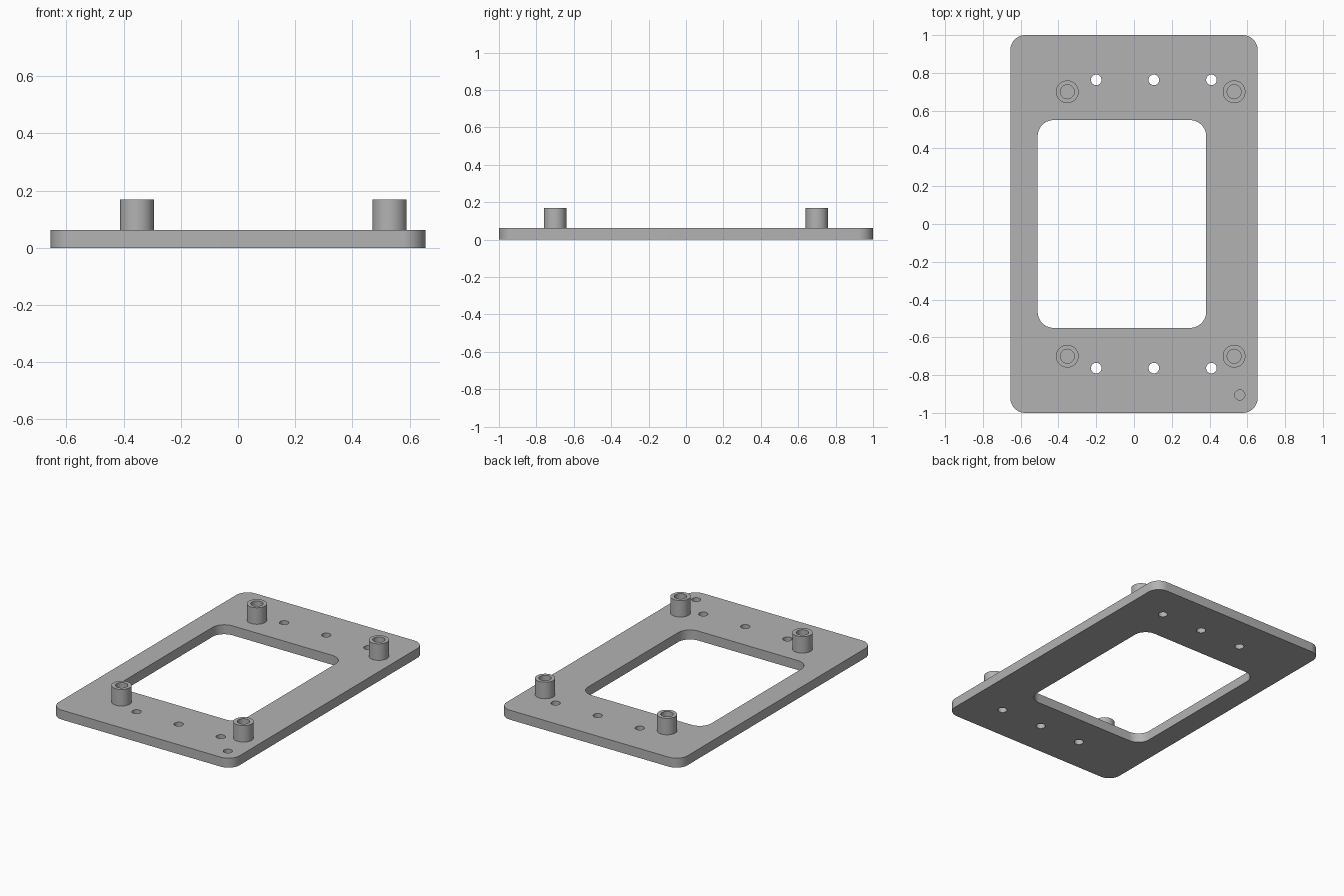
import bpy
import bmesh
from math import cos, sin, pi, radians

cube = bpy.data.objects.get("Cube")
if cube:
    bpy.data.objects.remove(cube, do_unlink=True)

PLATE_TOP = 0.062
POST_TOP = 0.17

grey = bpy.data.materials.new("plain grey")
grey.use_nodes = True
colour = (0.45, 0.45, 0.45, 1)
grey.diffuse_color = colour
grey.node_tree.nodes["Principled BSDF"].inputs["Base Color"].default_value = colour


def circle(x, y, r, n=48):
    return [(x + r * cos(2 * pi * i / n), y + r * sin(2 * pi * i / n)) for i in range(n)]


def rounded_rect(x0, x1, y0, y1, r, n=12):
    centres = [(x1 - r, y1 - r), (x0 + r, y1 - r), (x0 + r, y0 + r), (x1 - r, y0 + r)]
    return [(cx + r * cos(pi / 2 * (q + i / n)), cy + r * sin(pi / 2 * (q + i / n)))
            for q, (cx, cy) in enumerate(centres) for i in range(n + 1)]


def prism(name, outline, z0, z1):
    """Extrude a closed outline between two heights."""
    bm = bmesh.new()
    base = bm.faces.new([bm.verts.new((x, y, z0)) for x, y in outline])
    top = bmesh.ops.extrude_face_region(bm, geom=[base], use_keep_orig=True)["geom"]
    for v in top:
        if isinstance(v, bmesh.types.BMVert):
            v.co.z = z1
    bmesh.ops.recalc_face_normals(bm, faces=bm.faces)
    mesh = bpy.data.meshes.new(name)
    bm.to_mesh(mesh)
    bm.free()
    mesh.materials.append(grey)
    obj = bpy.data.objects.new(name, mesh)
    bpy.context.collection.objects.link(obj)
    return obj


def select_only(obj):
    bpy.ops.object.select_all(action='DESELECT')
    obj.select_set(True)
    bpy.context.view_layer.objects.active = obj


def cut(obj, outline, z0, z1):
    """Subtract a prism from the object."""
    cutter = prism("cutter", outline, z0, z1)
    cutter.hide_render = True
    select_only(obj)
    mod = obj.modifiers.new("cut", 'BOOLEAN')
    mod.operation, mod.solver, mod.object = 'DIFFERENCE', 'EXACT', cutter
    bpy.ops.object.modifier_apply(modifier=mod.name)
    bpy.data.objects.remove(cutter, do_unlink=True)


def finish(obj):
    select_only(obj)
    bpy.ops.object.shade_smooth_by_angle(angle=radians(30))


# Base plate with its off-centre window
plate = prism("base_plate", rounded_rect(-0.655, 0.655, -1, 1, 0.08), 0, PLATE_TOP)
cut(plate, rounded_rect(-0.51, 0.382, -0.55, 0.55, 0.085), -0.1, 0.2)

# Through holes along both ends, and one blind corner hole
for side in (-1, 1):
    for x in (-0.2, 0.105, 0.41):
        cut(plate, circle(x, side * 0.763, 0.028), -0.1, 0.2)
cut(plate, circle(0.56, -0.905, 0.027), 0.02, 0.2)
finish(plate)

# Hollow standoff posts
for end, y in (("front", -0.7), ("back", 0.7)):
    for hand, x in (("right", -0.353), ("left", 0.53)):
        post = prism(f"{end}_{hand}_standoff", circle(x, y, 0.06), PLATE_TOP - 0.002, POST_TOP)
        cut(post, circle(x, y, 0.037), PLATE_TOP, 0.3)
        finish(post)
